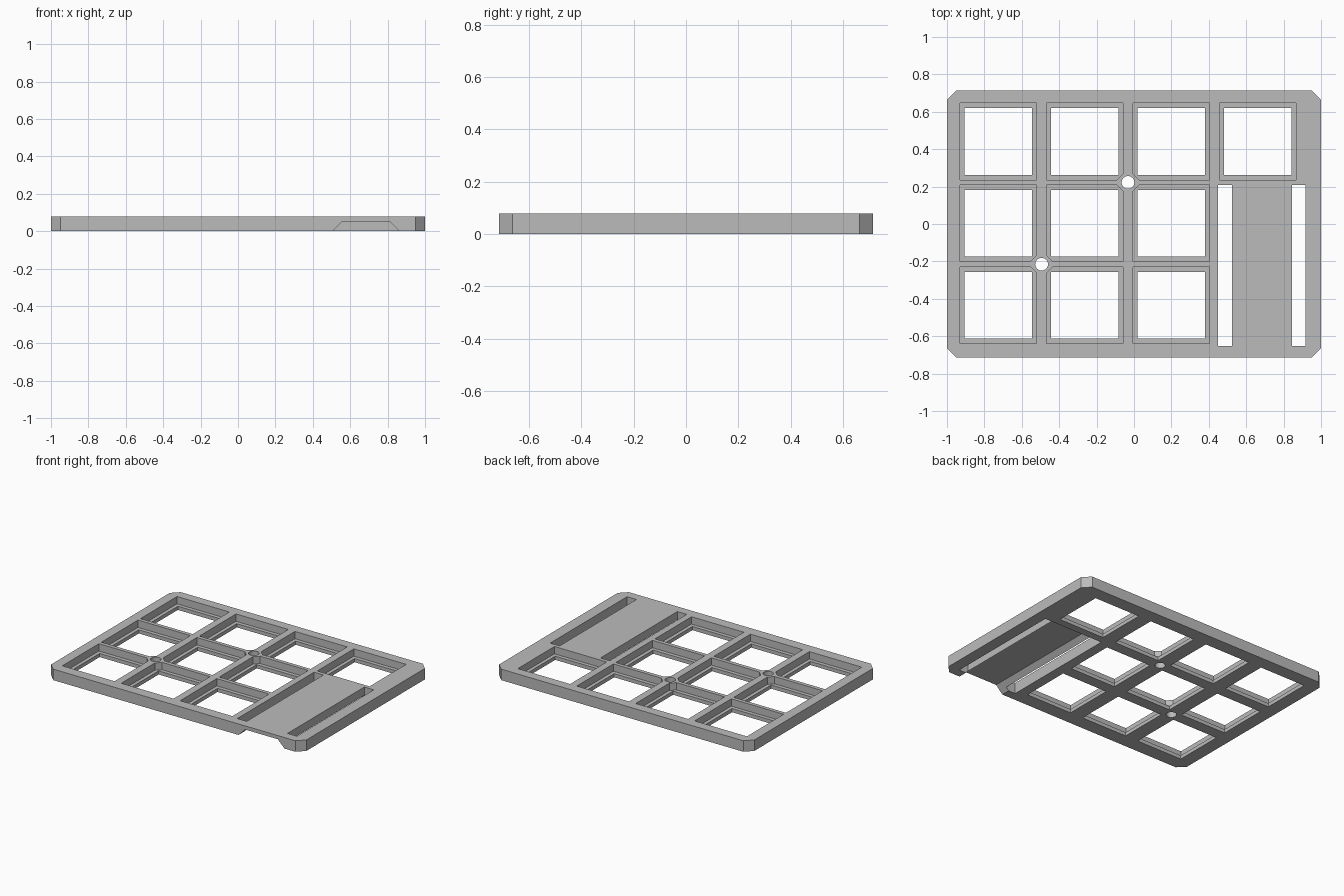
import bpy, bmesh, math

if "Cube" in bpy.data.objects:
    bpy.data.objects.remove(bpy.data.objects["Cube"])

H = 0.078                      # tray thickness
COLS = (-0.725, -0.263, 0.199, 0.661)
ROWS = (0.441, 0.004, -0.434)
PINS = ((-0.032, 0.2225), (-0.494, -0.215))


def prism(bm, pts, z0, z1):
    """Extrude an xy outline from z0 to z1."""
    face = bm.faces.new([bm.verts.new((x, y, z0)) for x, y in pts])
    out = bmesh.ops.extrude_face_region(bm, geom=[face])
    for v in out["geom"]:
        if isinstance(v, bmesh.types.BMVert):
            v.co.z = z1


def finish(bm, name):
    bmesh.ops.recalc_face_normals(bm, faces=bm.faces)
    me = bpy.data.meshes.new(name)
    bm.to_mesh(me)
    bm.free()
    ob = bpy.data.objects.new(name, me)
    bpy.context.collection.objects.link(ob)
    return ob


def rect(cx, cy, hx, hy):
    return [(cx - hx, cy - hy), (cx + hx, cy - hy), (cx + hx, cy + hy), (cx - hx, cy + hy)]


def chamfered(pts, c, only=lambda p: True):
    """Cut the chosen corners of an outline back by c."""
    res = []
    for i, p in enumerate(pts):
        if not only(p):
            res.append(p)
            continue
        for q in (pts[i - 1], pts[(i + 1) % len(pts)]):
            d = math.dist(p, q)
            res.append((p[0] + (q[0] - p[0]) * c / d, p[1] + (q[1] - p[1]) * c / d))
    return res


def near_pin(p):
    return any(math.dist(p, q) < 0.06 for q in PINS)


# tray slab with chamfered corners
bm = bmesh.new()
prism(bm, chamfered(rect(0, 0, 1.0, 0.714), 0.051), 0, H)
tray = finish(bm, "tray")

cells = [(x, y) for x in COLS for y in ROWS if x < 0.5 or y > 0.4]

# stepped pockets, cut back around the pin holes
bm = bmesh.new()
for x, y in cells:
    prism(bm, chamfered(rect(x, y, 0.205, 0.205), 0.034, near_pin), 0.026, 0.2)
pockets = finish(bm, "pocket_cutter")

# through openings: cell windows, side slots, round pin holes
bm = bmesh.new()
for x, y in cells:
    prism(bm, rect(x, y, 0.18, 0.178), -0.1, 0.2)
for x in (0.487, 0.881):
    prism(bm, rect(x, -0.221, 0.037, 0.43), -0.1, 0.2)
for x, y in PINS:
    prism(bm, [(x + 0.034 * math.cos(a * math.pi / 16), y + 0.034 * math.sin(a * math.pi / 16))
               for a in range(32)], -0.1, 0.2)
openings = finish(bm, "opening_cutter")

# sloped channel under the panel, open at the front
bm = bmesh.new()
profile = [(0.485, -0.02), (0.885, -0.02), (0.812, 0.052), (0.557, 0.052)]
profile[0], profile[1] = (0.484, -0.02), (0.884, -0.02)
ends = [[bm.verts.new((x, y, z)) for x, z in profile] for y in (-0.9, 0.209)]
for e in ends:
    bm.faces.new(e)
for i in range(4):
    j = (i + 1) % 4
    bm.faces.new((ends[0][i], ends[0][j], ends[1][j], ends[1][i]))
channel = finish(bm, "channel_cutter")

cutters = (pockets, openings, channel)
for c in cutters:
    c.hide_render = True
    m = tray.modifiers.new(c.name, 'BOOLEAN')
    m.operation, m.solver, m.object = 'DIFFERENCE', 'EXACT', c

# bake the cuts and remove the cutters
bpy.context.view_layer.update()
dg = bpy.context.evaluated_depsgraph_get()
mesh = bpy.data.meshes.new_from_object(tray.evaluated_get(dg))
tray.modifiers.clear()
tray.data = mesh
for c in cutters:
    bpy.data.objects.remove(c)

mat = bpy.data.materials.new("plain grey")
mat.diffuse_color = (0.5, 0.5, 0.5, 1)
mat.use_nodes = True
mat.node_tree.nodes["Principled BSDF"].inputs["Base Color"].default_value = mat.diffuse_color
mesh.materials.clear()
mesh.materials.append(mat)
